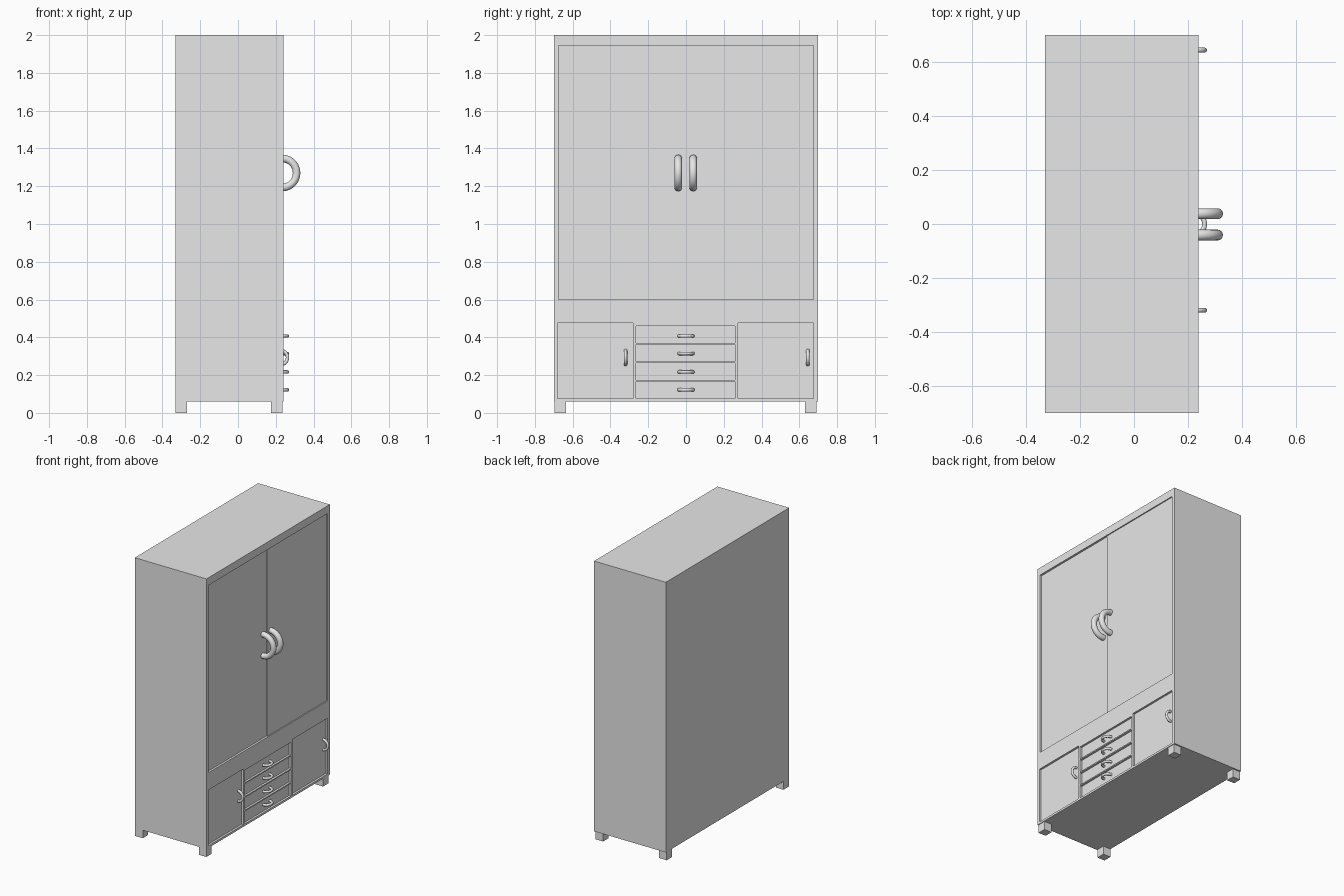
import bpy
from math import pi

cube = bpy.data.objects.get("Cube")
if cube:
    bpy.data.objects.remove(cube, do_unlink=True)

grey = bpy.data.materials.new("light_grey")
grey.use_nodes = True
grey.diffuse_color = (0.8, 0.8, 0.8, 1)
grey.node_tree.nodes["Principled BSDF"].inputs["Base Color"].default_value = (0.8, 0.8, 0.8, 1)

FRONT = 0.24  # plane of the door side


def box(name, xs, ys, zs):
    """Box spanning the given ranges."""
    spans = (xs, ys, zs)
    bpy.ops.mesh.primitive_cube_add(size=1, location=[(a + b) / 2 for a, b in spans])
    ob = bpy.context.object
    ob.name = name
    ob.scale = [b - a for a, b in spans]
    bpy.ops.object.transform_apply(location=False, rotation=False, scale=True)
    ob.data.materials.append(grey)
    return ob


def recess(body, ys, zs, depth):
    """Cut a shallow rectangular panel into the door side."""
    cutter = box("panel_cutter", (FRONT - depth, FRONT + 0.1), ys, zs)
    cutter.hide_render = True
    mod = body.modifiers.new("recess", 'BOOLEAN')
    mod.operation = 'DIFFERENCE'
    mod.solver = 'EXACT'
    mod.object = cutter
    bpy.context.view_layer.objects.active = body
    bpy.ops.object.modifier_apply(modifier=mod.name)
    bpy.data.objects.remove(cutter, do_unlink=True)


def ring_handle(name, x, y, z, major, minor, rotation):
    """Ring half sunk into the door side."""
    bpy.ops.mesh.primitive_torus_add(
        location=(x, y, z), rotation=rotation, major_radius=major,
        minor_radius=minor, major_segments=48, minor_segments=16)
    ob = bpy.context.object
    ob.name = name
    ob.data.materials.append(grey)
    bpy.ops.object.shade_smooth()


UPRIGHT, LEVEL = (pi / 2, 0, 0), (0, 0, 0)

# Cabinet body with recessed doors and drawers
body = box("cabinet_body", (-0.33, FRONT), (-0.7, 0.7), (0.06, 2.0))
recess(body, (-0.675, 0.675), (0.6, 1.945), 0.015)
recess(body, (-0.68, -0.28), (0.075, 0.475), 0.015)
recess(body, (0.275, 0.675), (0.075, 0.475), 0.015)
for i in range(4):
    bottom = 0.075 + i * 0.0985
    recess(body, (-0.265, 0.26), (bottom, bottom + 0.09), 0.015)

# Overlapping upper door leaf
box("door_leaf", (FRONT - 0.02, FRONT - 0.008), (0, 0.675), (0.6, 1.945))

# Feet
for x in (-0.33, 0.175):
    for y in (-0.695, 0.63):
        box("foot", (x, x + 0.06), (y, y + 0.06), (0, 0.062))

# Large handles on the upper doors
for y in (-0.041, 0.038):
    ring_handle("door_handle", 0.233, y, 1.27, 0.077, 0.02, UPRIGHT)

# Small handles on the lower doors and drawers
for y in (-0.32, 0.645):
    ring_handle("lower_door_handle", 0.225, y, 0.293, 0.037, 0.009, UPRIGHT)
for z in (0.122, 0.217, 0.314, 0.407):
    ring_handle("drawer_handle", 0.225, 0, z, 0.037, 0.009, LEVEL)
